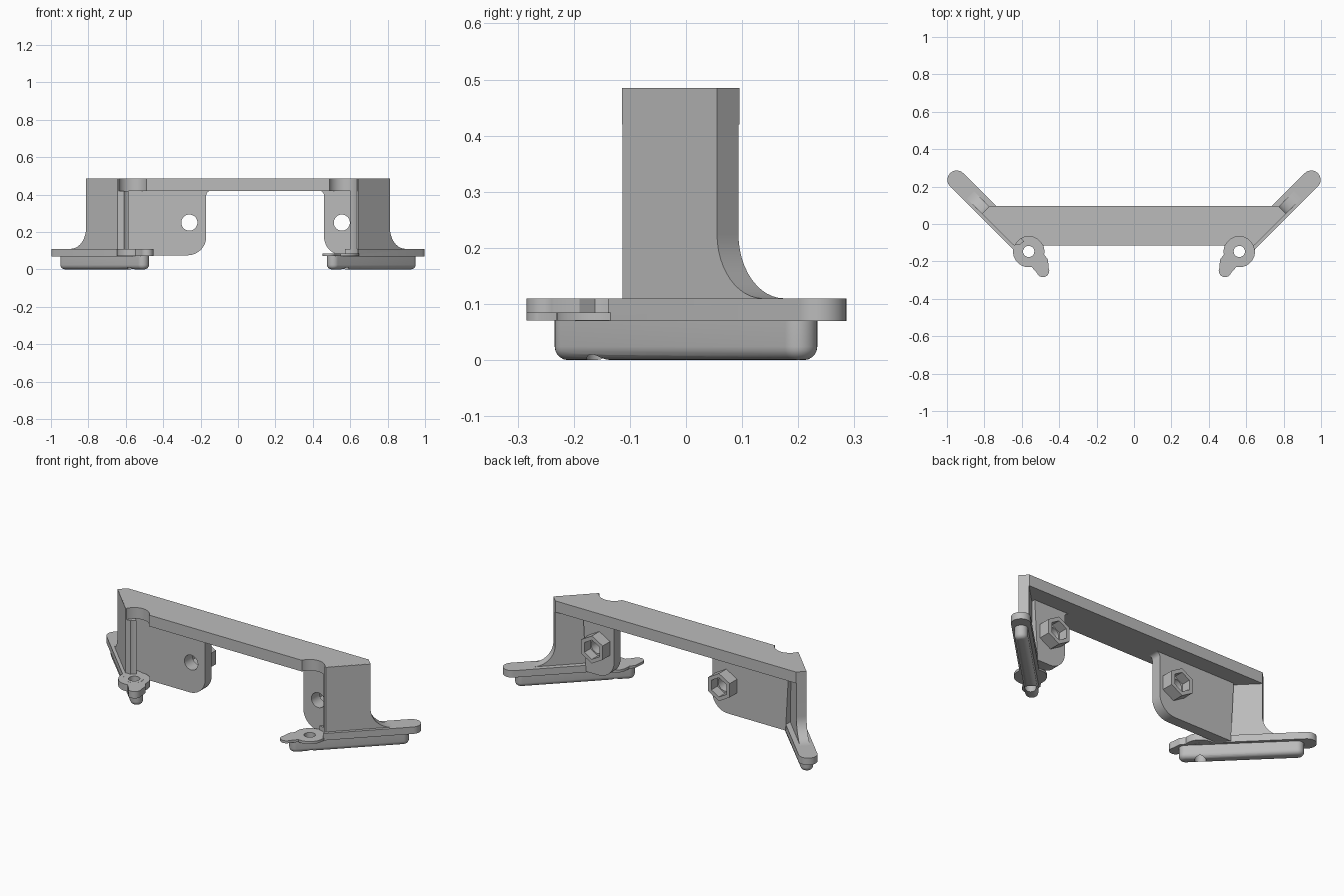
import bpy, bmesh
from math import cos, sin, pi, radians
from mathutils import Vector, Matrix

if "Cube" in bpy.data.objects:
    bpy.data.objects.remove(bpy.data.objects["Cube"], do_unlink=True)

grey = bpy.data.materials.new("plain_grey")
grey.use_nodes = True
grey.diffuse_color = (0.5, 0.5, 0.5, 1)
grey.node_tree.nodes["Principled BSDF"].inputs["Base Color"].default_value = (0.5, 0.5, 0.5, 1)

UPRIGHT = Matrix.Rotation(radians(90), 4, 'X')  # profile (x, z), depth towards -y


def arc(cx, cy, r, a0, a1, n=12):
    return [(cx + r * cos(radians(a0 + (a1 - a0) * i / n)),
             cy + r * sin(radians(a0 + (a1 - a0) * i / n))) for i in range(n + 1)]


def ring(cx, cy, r, n=40, start=0):
    return arc(cx, cy, r, start, start + 360, n)[:-1]


def capsule(a, b, r):
    """Outline of a bar with round ends running at 45 degrees from a up to b."""
    return arc(*b, r, -45, 135, 16) + arc(*a, r, 135, 315, 16)


def prism(name, pts, lo, hi, matrix=None, bevel=0):
    """Extrude an outline from lo to hi, optionally rounding its lower rim."""
    bm = bmesh.new()
    face = bm.faces.new([bm.verts.new((x, y, lo)) for x, y in pts])
    ext = bmesh.ops.extrude_face_region(bm, geom=[face])
    for v in ext["geom"]:
        if isinstance(v, bmesh.types.BMVert):
            v.co.z = hi
    if bevel:
        rim = [e for e in bm.edges if all(abs(v.co.z - lo) < 1e-6 for v in e.verts)]
        bmesh.ops.bevel(bm, geom=rim, offset=bevel, segments=5, profile=0.5, affect='EDGES')
    if matrix:
        bm.transform(matrix)
    bmesh.ops.recalc_face_normals(bm, faces=bm.faces)
    mesh = bpy.data.meshes.new(name)
    bm.to_mesh(mesh)
    bm.free()
    obj = bpy.data.objects.new(name, mesh)
    bpy.context.collection.objects.link(obj)
    mesh.materials.append(grey)
    return obj


def combine(obj, others, operation='DIFFERENCE'):
    """Apply booleans and remove the helper objects."""
    for other in others:
        mod = obj.modifiers.new("cut", 'BOOLEAN')
        mod.operation, mod.solver, mod.object = operation, 'EXACT', other
    bpy.context.view_layer.update()
    graph = bpy.context.evaluated_depsgraph_get()
    mesh = bpy.data.meshes.new_from_object(obj.evaluated_get(graph))
    obj.modifiers.clear()
    obj.data = mesh
    for other in others:
        bpy.data.objects.remove(other, do_unlink=True)
    return obj


parts = []
HOLE = (0.563, -0.147)   # screw position in each foot
TIP = (0.487, -0.25)     # nose of each foot
END = (0.948, 0.236)     # outer end of each foot


def flip(pts, s):
    return [(s * x, y) for x, y in pts]


# Top beam with angled ends and a round relief above each screw
half = [(0.64, -0.114), (0.81, 0.057), (0.772, 0.095)]
beam = prism("top_beam", half + flip(half[::-1], -1), 0.42, 0.485)
parts.append(combine(beam, [prism("relief", flip(ring(*HOLE, 0.08), s), 0.3, 0.6) for s in (1, -1)]))

for side, s in (("left", 1), ("right", -1)):
    def screw_hole():
        return prism("screw_hole", flip(ring(*HOLE, 0.03), s), -0.1, 0.2)

    # Relief around the screw: a deep counterbore on one side, a shallow one on the other
    depth, radius = (0.085, 0.08) if s > 0 else (0.1101, 0.058)

    def relief():
        return prism("relief", flip(ring(*HOLE, radius), s), depth, 0.6)

    # Foot bar
    foot = prism(side + "_foot_bar", flip(capsule(HOLE, END, 0.05), s), 0.07, 0.11)
    parts.append(combine(foot, [screw_hole()] + ([relief()] if s > 0 else [])))

    # Screw ear with its narrow nose
    top = 0.085 if s > 0 else 0.1095
    ear = prism(side + "_screw_ear", flip(ring(*HOLE, 0.084), s), 0.0705, top)
    nose = prism("nose", flip(
        arc(TIP[0], TIP[1], 0.034, 160, 350) + [(0.53, -0.15), (0.50, -0.14)][::-1]
        + [(0.545, -0.2)], s), 0.0705, top)
    # simple tapered neck between ear and nose
    neck = prism("neck", flip([(0.455, -0.25), (0.505, -0.278), (0.56, -0.215), (0.56, -0.15),
                               (0.49, -0.15), (0.46, -0.19)], s), 0.0705, top)
    bpy.data.objects.remove(nose, do_unlink=True)
    round_nose = prism("nose", flip(ring(*TIP, 0.034), s), 0.0705, top)
    combine(ear, [neck, round_nose], 'UNION')
    parts.append(combine(ear, [screw_hole()]))

    # Rail under the foot, parted by the screw hole
    rail = prism(side + "_rail", flip(capsule((0.51, -0.2), (0.915, 0.2), 0.034), s),
                 0, 0.0715, bevel=0.024)
    parts.append(combine(rail, [screw_hole()]))

    # Angled wall: profile along the foot with a sweeping flare at the outer end
    along = Vector((s, 1, 0)).normalized()
    across = Vector((s, -1, 0)).normalized()
    origin = Vector((s * HOLE[0], HOLE[1], 0))
    frame = Matrix((along, (0, 0, 1), across)).transposed().to_4x4()
    frame.translation = origin
    end = 0.319
    flare = arc(end + 0.115, 0.225, 0.115, 270, 180)
    wall = prism(side + "_angled_wall",
                 [(0.03, 0.1095)] + flare + [(end, 0.4845), (0.03, 0.4845)],
                 -0.021, 0.033, frame)
    cuts = [relief(), prism("front_trim", [(-1, -0.3), (1, -0.3), (1, -0.1135), (-1, -0.1135)], 0.1, 0.6)]
    if s < 0:
        cuts.append(prism("relief", flip(ring(*HOLE, 0.08), s), 0.42, 0.6))
    parts.append(combine(wall, cuts))

# Hanging tabs with a bolt hole and a hexagonal nut holder behind
for side, s, edge, bolt_x in (("left", 1, 0.46, 0.555), ("right", -1, 0.17, 0.26)):
    bolt_z = 0.25
    outline = ([(0.66, 0.43), (edge - 0.025, 0.43)] + arc(edge - 0.025, 0.395, 0.025, 90, 0, 6)
               + arc(edge + 0.1, 0.175, 0.1, 180, 270) + [(0.64, 0.075)])
    tab = prism(side + "_tab", flip(outline, s), -0.002, 0.058, UPRIGHT)
    cuts = [prism("bolt_hole", flip(ring(bolt_x, bolt_z, 0.043), s), -0.2, 0.2, UPRIGHT)]
    if s > 0:
        cuts.append(prism("relief", ring(*HOLE, 0.08), 0.05, 0.6))
    parts.append(combine(tab, cuts))

    nut = prism(side + "_nut_holder", flip(ring(bolt_x, bolt_z, 0.08, 6, 30), s), -0.07, 0.01, UPRIGHT)
    pocket = prism("pocket", flip(ring(bolt_x, bolt_z, 0.056, 6, 30), s), -0.2, -0.015, UPRIGHT)
    hole = prism("bolt_hole", flip(ring(bolt_x, bolt_z, 0.043), s), -0.2, 0.2, UPRIGHT)
    parts.append(combine(nut, [pocket, hole]))

# Smooth curved surfaces, keep edges sharp
bpy.ops.object.select_all(action='DESELECT')
for obj in parts:
    obj.select_set(True)
bpy.context.view_layer.objects.active = parts[0]
bpy.ops.object.shade_smooth_by_angle(angle=radians(30))
